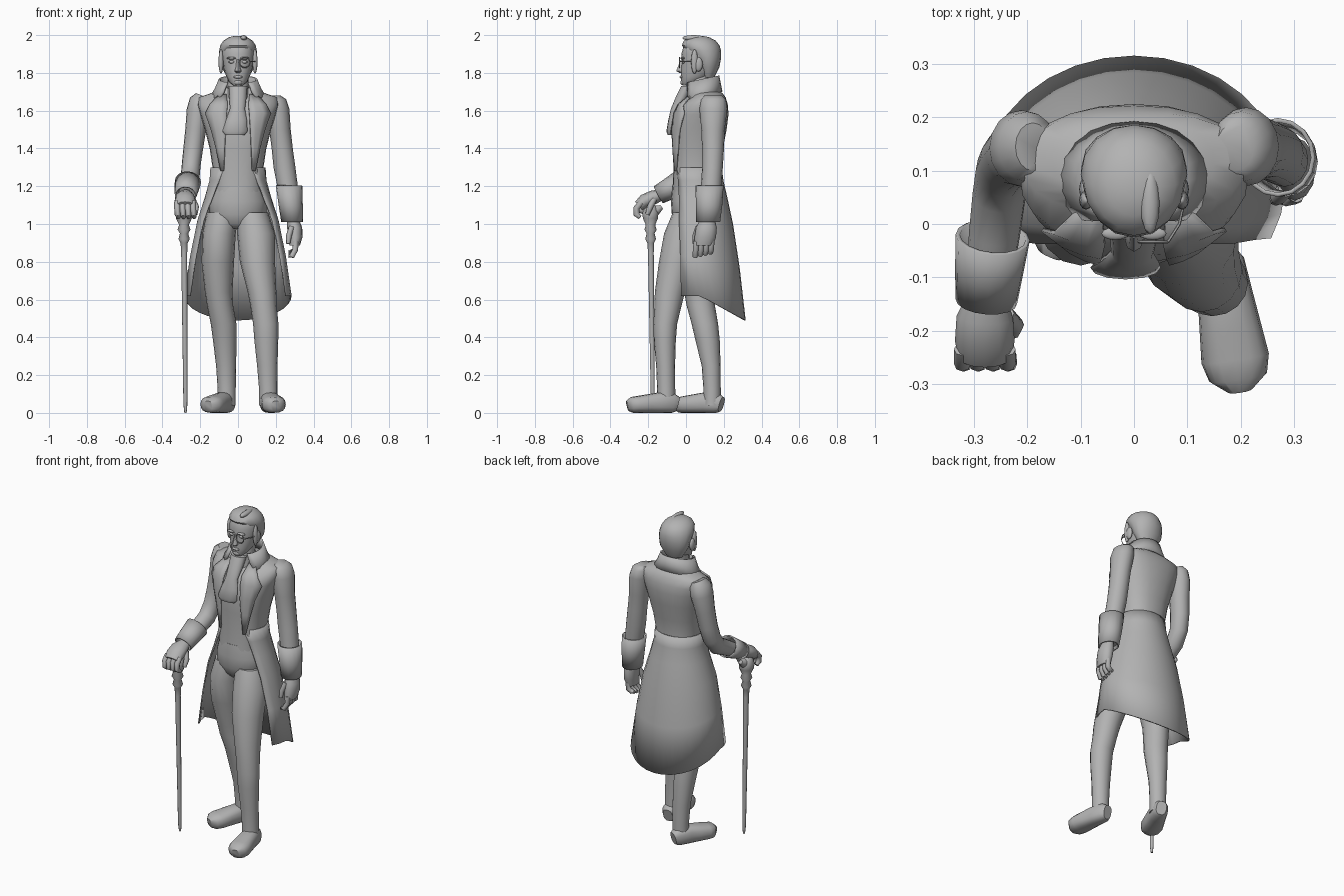
import bpy, bmesh, math
from mathutils import Vector

GREY = bpy.data.materials.new("plain_grey")
GREY.diffuse_color = (0.45, 0.45, 0.45, 1)


def finish(name, bm, angle=50, thick=0):
    bmesh.ops.recalc_face_normals(bm, faces=bm.faces)
    me = bpy.data.meshes.new(name)
    bm.to_mesh(me)
    bm.free()
    for f in me.polygons:
        f.use_smooth = True
    me.set_sharp_from_angle(angle=math.radians(angle))
    me.materials.append(GREY)
    ob = bpy.data.objects.new(name, me)
    bpy.context.collection.objects.link(ob)
    if thick:
        mod = ob.modifiers.new("thickness", 'SOLIDIFY')
        mod.thickness, mod.offset = thick, 0
    return ob


def power(v, p):
    return math.copysign(abs(v) ** p, v)


def loft(name, rows, along=False, n=16, p=1.0, caps=True, thick=0):
    """Rings (x, y, z, rx, ry), level or square to the path, never below the floor."""
    bm, rings = bmesh.new(), []
    pts = [Vector(r[:3]) for r in rows]
    for i, r in enumerate(rows):
        t = Vector((0, 0, 1))
        if along:
            t = (pts[min(i + 1, len(pts) - 1)] - pts[max(i - 1, 0)]).normalized()
        ax = Vector((1, 0, 0))
        ax = (ax - t * ax.dot(t)).normalized()
        ay = t.cross(ax)
        ring = []
        for k in range(n):
            a = 2 * math.pi * k / n
            v = pts[i] + ax * r[3] * power(math.cos(a), p) + ay * r[4] * power(math.sin(a), p)
            v.z = max(v.z, 0)
            ring.append(bm.verts.new(v))
        rings.append(ring)
    for a, b in zip(rings, rings[1:]):
        for k in range(n):
            bm.faces.new((a[k], a[(k + 1) % n], b[(k + 1) % n], b[k]))
    if caps:
        bm.faces.new(rings[0])
        bm.faces.new(rings[-1])
    return finish(name, bm, thick=thick)


def body(name, rows, **kw):
    """Level rings given as (z, x centre, rx, y front, y back)."""
    return loft(name, [(x, (f + b) / 2, z, rx, (b - f) / 2) for z, x, rx, f, b in rows], **kw)


def tube(name, pts, r, n=8):
    return loft(name, [(*q, r * (0.7 if i == len(pts) - 1 else 1), r * (0.7 if i == len(pts) - 1 else 1))
                       for i, q in enumerate(pts)], along=True, n=n)


def sheet(name, rows, thick):
    bm = bmesh.new()
    g = [[bm.verts.new(q) for q in row] for row in rows]
    for a, b in zip(g, g[1:]):
        for k in range(len(a) - 1):
            bm.faces.new((a[k], a[k + 1], b[k + 1], b[k]))
    return finish(name, bm, thick=thick)


def ball(name, loc, size):
    bm = bmesh.new()
    bmesh.ops.create_uvsphere(bm, u_segments=12, v_segments=8, radius=1)
    bmesh.ops.scale(bm, vec=size, verts=bm.verts)
    bmesh.ops.translate(bm, vec=loc, verts=bm.verts)
    return finish(name, bm, 80)


# Torso and hips
TORSO = [(1.17, 0, .135, -.072, .19), (1.3, 0, .135, -.066, .182), (1.4, 0, .15, -.07, .195),
         (1.5, 0, .175, -.072, .215), (1.58, 0, .2, -.06, .225), (1.63, 0, .215, -.035, .222),
         (1.67, 0, .21, .02, .21), (1.69, 0, .15, .03, .195), (1.72, 0, .08, .03, .16)]
body("coat_body", TORSO, n=24, p=.85)
body("hips", [(.975, -.01, .06, -.03, .1), (1.0, -.005, .11, -.055, .12), (1.05, 0, .15, -.075, .14),
              (1.12, 0, .15, -.08, .15), (1.2, 0, .135, -.073, .17)], n=20)


def chest_y(x, z):
    for a, b in zip(TORSO, TORSO[1:]):
        if a[0] <= z <= b[0]:
            t = (z - a[0]) / (b[0] - a[0])
            rx, f, k = [a[i] + t * (b[i] - a[i]) for i in (2, 3, 4)]
            e = 2 / .85
            return (f + k) / 2 - (k - f) / 2 * max(0, 1 - abs(x / rx) ** e) ** (1 / e)


# Coat tails, open at the front and longer at the back
rows = []
for zf, zb, rx, cy, ry, edge in [(1.3, 1.3, .142, .06, .126, 60), (1.23, 1.23, .148, .06, .134, 48),
                                 (1.14, 1.14, .172, .06, .155, 38), (1.02, 1.0, .212, .06, .185, 31),
                                 (.83, .77, .25, .068, .212, 27), (.62, .49, .28, .075, .237, 25)]:
    row = []
    for k in range(21):
        a = math.radians(-edge + (180 + 2 * edge) * k / 20)
        back = max(0, math.sin(a))
        row.append((rx * math.cos(a), cy + ry * math.sin(a), zf + (zb - zf) * back))
    rows.append(row)
sheet("coat_tails", rows, .008)

# Standing collar with pointed front corners
rows = []
for zf, zb, rx, ry, edge in [(1.64, 1.7, .145, .105, 42), (1.69, 1.74, .118, .097, 50), (1.745, 1.785, .098, .088, 56)]:
    row = []
    for k in range(17):
        a = math.radians(-edge + (180 + 2 * edge) * k / 16)
        t = (math.sin(a) + 1) / 2
        row.append((rx * math.cos(a), .083 + ry * math.sin(a), zf + (zb - zf) * t))
    rows.append(row)
sheet("collar", rows, .01)

# Lapels
for s, side in ((1, "left"), (-1, "right")):
    rows = []
    for z, x0, x1 in [(1.685, .06, .1), (1.63, .055, .15), (1.585, .06, .172), (1.5, .065, .142),
                      (1.4, .07, .115), (1.28, .075, .09)]:
        row = []
        for k in range(4):
            x = x0 + (x1 - x0) * k / 3
            row.append((s * x, chest_y(x, z) - .008, z))
        rows.append(row)
    sheet(side + "_lapel", rows, .009)

# Neck and cravat
body("neck", [(1.62, 0, .07, -.01, .13), (1.7, 0, .058, -.005, .13), (1.8, 0, .055, .02, .14)])
loft("cravat", [(0, .01, 1.73, .05, .035), (0, -.02, 1.67, .045, .035), (-.003, -.055, 1.61, .04, .025),
                (-.008, -.072, 1.55, .055, .022), (-.016, -.082, 1.49, .066, .022),
                (-.016, -.08, 1.47, .05, .016)], n=12)

# Head, hair and face
body("head", [(1.733, 0, .025, -.018, .02), (1.75, 0, .045, -.026, .07), (1.78, 0, .062, -.026, .13),
              (1.82, 0, .076, -.028, .16), (1.86, 0, .083, -.022, .175), (1.9, 0, .088, -.025, .18),
              (1.95, 0, .08, -.01, .165), (1.98, 0, .05, .02, .13)], p=.95)
body("hair", [(1.775, 0, .055, .085, .15), (1.83, 0, .088, .06, .177), (1.88, 0, .098, .035, .186),
              (1.915, 0, .1, .0, .186), (1.945, 0, .094, -.022, .178), (1.97, 0, .078, -.012, .158),
              (1.988, 0, .05, .015, .125), (1.996, 0, .018, .05, .09)])
ball("hair_tuft", (.03, .04, 1.985), (.018, .06, .015))
body("nose", [(1.8, 0, .012, -.035, .0), (1.81, 0, .018, -.052, .0), (1.83, 0, .012, -.044, .0),
              (1.87, 0, .009, -.027, .0)], n=8)
ball("lips", (0, -.024, 1.778), (.024, .01, .008))
ball("chin", (0, -.014, 1.75), (.024, .016, .016))
for s, side in ((1, "left"), (-1, "right")):
    ball(side + "_ear", (s * .09, .065, 1.845), (.013, .024, .038))
    ball(side + "_sideburn", (s * .09, .045, 1.86), (.013, .018, .065))
    ball(side + "_brow", (s * .035, -.018, 1.878), (.026, .012, .007))
    ball(side + "_eye", (s * .034, -.014, 1.858), (.016, .008, .008))

# Eyeglass ring with side arm
bm = bmesh.new()
for k in range(16):
    for j in range(4):
        a, b = 2 * math.pi * k / 16, math.pi / 2 * j
        r = .027 + .003 * math.cos(b)
        bm.verts.new((.036 + r * math.cos(a), -.034 + .003 * math.sin(b), 1.855 + r * math.sin(a)))
bm.verts.ensure_lookup_table()
for k in range(16):
    for j in range(4):
        k2, j2 = (k + 1) % 16, (j + 1) % 4
        bm.faces.new([bm.verts[i] for i in (k * 4 + j, k2 * 4 + j, k2 * 4 + j2, k * 4 + j2)])
finish("eyeglass", bm)
tube("eyeglass_arm", [(.064, -.033, 1.86), (.085, .0, 1.86), (.096, .05, 1.86)], .003, 6)

# Legs: left one forward, right one behind
loft("left_leg", [(.075, .02, 1.06, .085, .09), (.095, -.008, .95, .1, .108), (.103, -.048, .8, .093, .095),
                  (.127, -.085, .64, .076, .08), (.135, -.095, .57, .07, .072), (.147, -.11, .47, .067, .063),
                  (.15, -.112, .38, .063, .058), (.155, -.108, .25, .054, .05), (.16, -.105, .13, .049, .048),
                  (.16, -.105, .04, .05, .05)])
loft("right_leg", [(-.08, .04, 1.06, .085, .09), (-.1, .03, .95, .088, .108), (-.107, .04, .8, .086, .095),
                   (-.102, .07, .64, .073, .08), (-.095, .078, .57, .069, .075), (-.076, .1, .47, .068, .07),
                   (-.07, .115, .38, .062, .064), (-.063, .133, .25, .053, .05), (-.06, .138, .13, .048, .046),
                   (-.06, .138, .04, .048, .046)])

# Shoes: distance from the heel, half width, centre height, half height
SHOE = [(0, .03, .045, .04), (.025, .046, .052, .052), (.09, .052, .055, .055), (.15, .058, .05, .05),
        (.21, .064, .045, .045), (.245, .055, .042, .042), (.268, .025, .036, .028)]
for name, hx, hy, ang in (("left_shoe", .157, -.045, 9), ("right_shoe", -.045, .188, 25)):
    dx, dy = math.sin(math.radians(ang)), -math.cos(math.radians(ang))
    if hx < 0:
        dx = -dx
    loft(name, [(hx + dx * d, hy + dy * d, z, w, h) for d, w, z, h in SHOE], along=True, p=.8)

# Left arm hanging
loft("left_sleeve", [(.19, .145, 1.68, .035, .045), (.2, .145, 1.66, .055, .066), (.21, .145, 1.61, .062, .074),
                     (.222, .143, 1.5, .057, .062), (.234, .143, 1.4, .056, .058), (.246, .14, 1.3, .058, .055),
                     (.264, .133, 1.19, .054, .054), (.282, .12, 1.03, .045, .05)])
loft("left_cuff", [(.27, .125, 1.205, .066, .07), (.279, .122, 1.1, .06, .066), (.287, .117, 1.01, .054, .06)],
     caps=False, thick=.008)
loft("left_palm", [(.288, .115, 1.04, .03, .035), (.3, .108, .98, .04, .055), (.304, .102, .93, .037, .057),
                   (.3, .092, .885, .028, .05)], n=12)
for i in range(4):
    y = .055 + .027 * i
    tube("left_finger_%d" % (i + 1), [(.305, y, .91), (.304, y - .003, .865), (.285, y - .007, .83 + .007 * i),
                                      (.267, y - .008, .83 + .007 * i)], .015)
tube("left_thumb", [(.285, .065, .985), (.27, .05, .94), (.265, .045, .895)], .015)

# Right arm bent forward over the cane
loft("right_sleeve", [(-.19, .145, 1.68, .035, .045), (-.2, .145, 1.655, .056, .066), (-.21, .142, 1.6, .062, .072),
                      (-.224, .132, 1.5, .055, .06), (-.237, .12, 1.4, .052, .057), (-.247, .1, 1.32, .05, .055),
                      (-.253, .055, 1.255, .05, .052), (-.262, -.02, 1.215, .048, .046),
                      (-.272, -.11, 1.165, .042, .04)], along=True)
loft("right_cuff", [(-.265, -.025, 1.222, .066, .062), (-.272, -.09, 1.185, .06, .054),
                    (-.277, -.145, 1.155, .054, .047)], along=True, caps=False, thick=.008)
loft("right_palm", [(-.275, -.13, 1.155, .035, .03), (-.28, -.175, 1.14, .053, .038), (-.28, -.22, 1.12, .056, .038),
                    (-.28, -.25, 1.095, .05, .03)], along=True, n=12)
for i in range(4):
    x = -.322 + .028 * i
    tube("right_finger_%d" % (i + 1), [(x, -.235, 1.115), (x, -.262, 1.085), (x + .003, -.262, 1.05),
                                       (x + .006, -.243, 1.035)], .016)
tube("right_thumb", [(-.24, -.17, 1.13), (-.222, -.19, 1.09), (-.226, -.205, 1.05)], .016)

# Cane with turned grip
CANE = [(0, .006), (.04, .01), (.1, .011), (.85, .016), (.9, .019), (.92, .03), (.95, .022), (.97, .034),
        (.995, .026), (1.03, .042), (1.06, .045), (1.09, .036), (1.11, .015)]
loft("cane", [(-.278 - .008 * z, -.175 - .013 * z, z, r, r) for z, r in CANE], n=10)
loft("cane_handle", [(-.287, -.128, 1.09, .012, .012), (-.287, -.15, 1.075, .024, .026),
                     (-.287, -.2, 1.07, .026, .028), (-.287, -.26, 1.08, .014, .016)], along=True, n=10)
